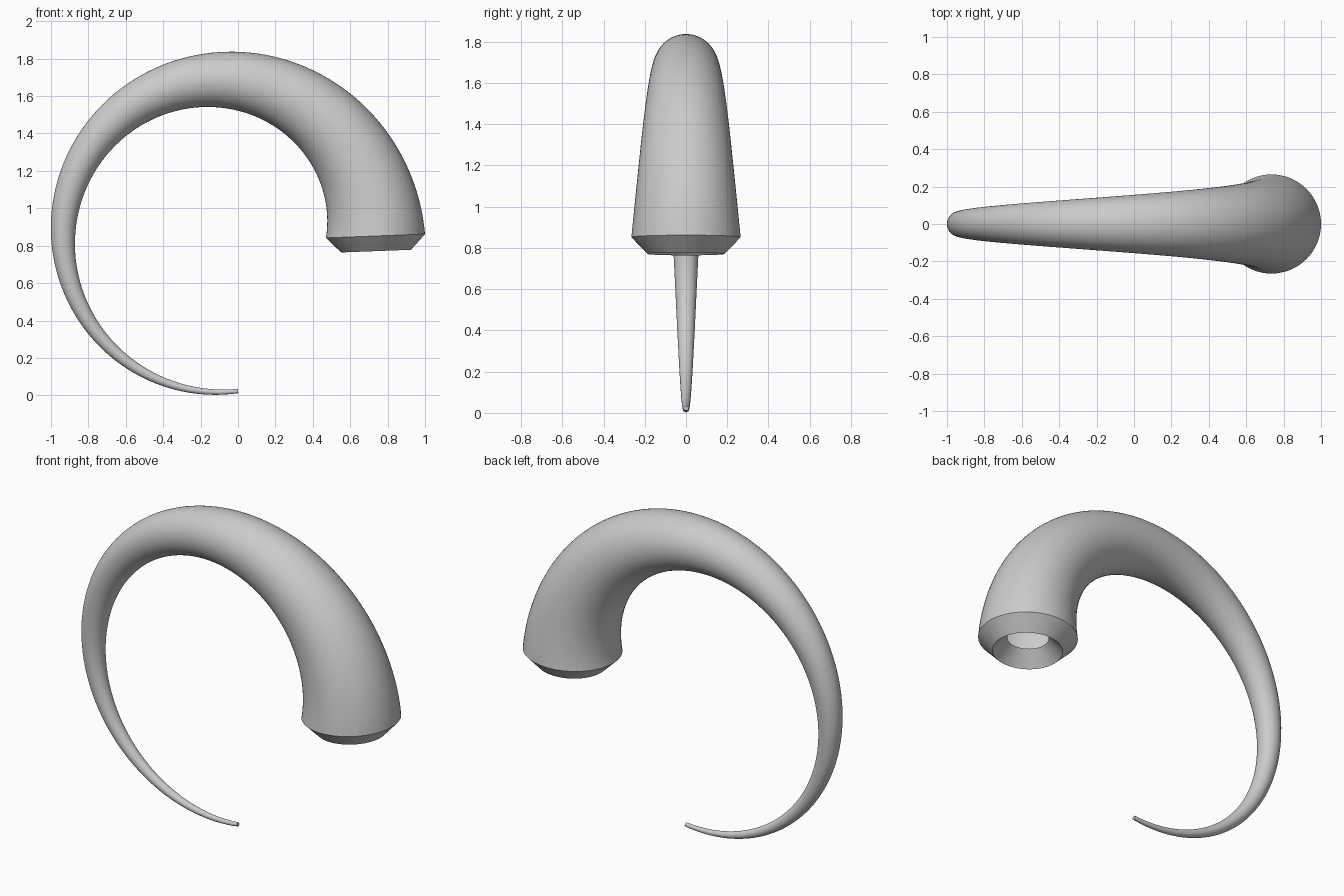
import bpy, bmesh
from math import sin, cos, pi, radians
from mathutils import Vector

if "Cube" in bpy.data.objects:
    bpy.data.objects.remove(bpy.data.objects["Cube"])

SIDES, STEPS = 64, 120
CX, CZ, R = -0.10, 0.852, 0.835      # circle followed by the horn's centreline
TILT = radians(2.2)                  # slight slant of the base rim

bm = bmesh.new()


def ring(centre, angle, radius):
    """Circle of vertices spanned by the in-plane direction `angle` and y."""
    out = Vector((cos(angle), 0, sin(angle)))
    return [bm.verts.new(centre + out * radius * cos(2 * pi * i / SIDES)
                         + Vector((0, radius * sin(2 * pi * i / SIDES), 0)))
            for i in range(SIDES)]


rings = []
base = Vector((CX + R, 0, CZ))
axis = Vector((sin(TILT), 0, -cos(TILT)))

# hollow base: inner hole, funnel lip, chamfer
for depth, radius in ((0.0, 0.11), (0.081, 0.187)):
    rings.append(ring(base + axis * depth, TILT, radius))

# tapering curved body
for k in range(STEPS + 1):
    a = radians(276.9) * k / STEPS
    u = a / (pi / 2)
    centre = Vector((CX + R * cos(a), 0, CZ + R * sin(a)))
    slant = TILT * max(0, 1 - u * 2)
    rings.append(ring(centre, a + slant, 0.265 - 0.1335 * u + 0.0166 * u * u))

for r0, r1 in zip(rings, rings[1:]):
    for i in range(SIDES):
        j = (i + 1) % SIDES
        bm.faces.new((r0[i], r1[i], r1[j], r0[j]))
bm.faces.new(rings[-1])              # blunt tip

# outward normals, judged from the body
bm.normal_update()
body = next(f for f in bm.faces if rings[STEPS // 3][0] in f.verts)
mid = sum((v.co for v in rings[STEPS // 3]), Vector()) / SIDES
bmesh.ops.recalc_face_normals(bm, faces=bm.faces)
if body.normal.dot(body.calc_center_median() - mid) < 0:
    bmesh.ops.reverse_faces(bm, faces=bm.faces)

mesh = bpy.data.meshes.new("curved_horn")
bm.to_mesh(mesh)
bm.free()
horn = bpy.data.objects.new("curved_horn", mesh)
bpy.context.collection.objects.link(horn)
bpy.context.view_layer.objects.active = horn
horn.select_set(True)
bpy.ops.object.shade_smooth_by_angle(angle=radians(30))
